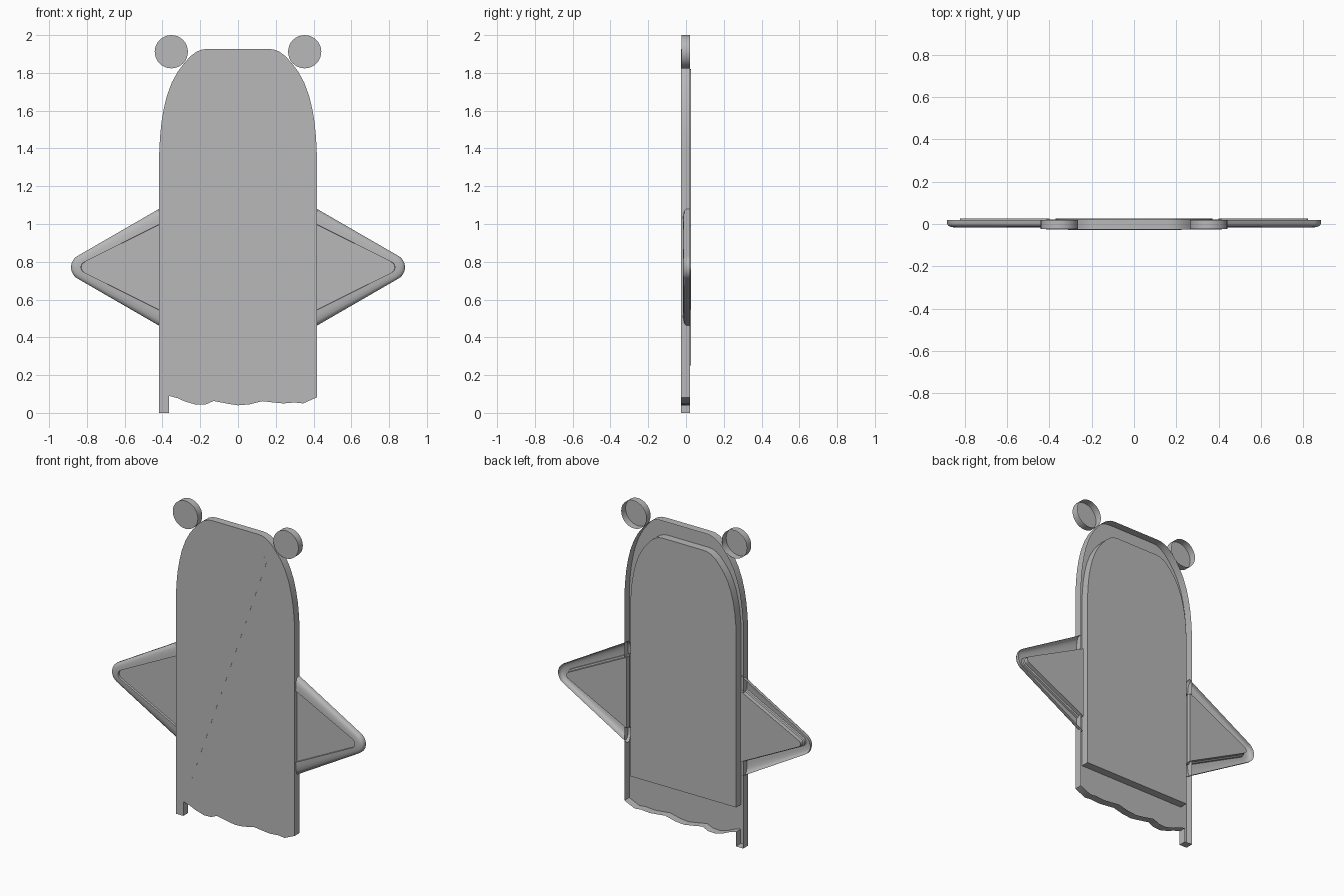
import bpy, bmesh, math

cube = bpy.data.objects.get("Cube")
if cube:
    bpy.data.objects.remove(cube)

grey = bpy.data.materials.new("plain_grey")
grey.use_nodes = True
COLOUR = (0.48, 0.48, 0.48, 1)
grey.diffuse_color = COLOUR
grey.node_tree.nodes["Principled BSDF"].inputs["Base Color"].default_value = COLOUR


def loft(name, rings, cap_first=False, cap_last=False, closed=True, mirror=1):
    """Join rings of (x, z) points at given depths; optionally cap the ends."""
    bm = bmesh.new()
    loops = [[bm.verts.new((x * mirror, y, z)) for x, z in pts] for y, pts in rings]
    for a, b in zip(loops, loops[1:]):
        n = len(a)
        for i in range(n if closed else n - 1):
            j = (i + 1) % n
            bm.faces.new((a[i], a[j], b[j], b[i]))
    if cap_first:
        bm.faces.new(loops[0])
    if cap_last:
        bm.faces.new(loops[-1])
    bmesh.ops.recalc_face_normals(bm, faces=bm.faces)
    # Open shells: make the front cap face forward
    caps = [f for f in bm.faces if abs(f.normal.y) > 0.99]
    if caps and cap_first and not cap_last:
        if max(caps, key=lambda f: f.calc_area()).normal.y > 0:
            bmesh.ops.reverse_faces(bm, faces=bm.faces)
    mesh = bpy.data.meshes.new(name)
    bm.to_mesh(mesh)
    bm.free()
    mesh.materials.append(grey)
    obj = bpy.data.objects.new(name, mesh)
    bpy.context.collection.objects.link(obj)
    bpy.ops.object.select_all(action='DESELECT')
    obj.select_set(True)
    bpy.context.view_layer.objects.active = obj
    bpy.ops.object.shade_smooth_by_angle(angle=math.radians(35))
    return obj


FRONT, BACK = -0.027, 0.022

# Arched outline, right half from the side up to the flat top
arch = [(.417, 1.38), (.413, 1.46), (.405, 1.54), (.393, 1.61), (.376, 1.68),
        (.35, 1.75), (.32, 1.805), (.29, 1.845), (.255, 1.885), (.22, 1.912),
        (.19, 1.924), (.16, 1.927)]
full_arch = arch + [(-x, z) for x, z in reversed(arch)]

# Ragged lower edge with one long foot
ragged = [(-.417, 0), (-.365, 0), (-.365, .09), (-.32, .078), (-.28, .06), (-.22, .043),
          (-.17, .045), (-.13, .063), (-.05, .048), (0, .04), (.06, .045), (.13, .062),
          (.19, .055), (.24, .05), (.3, .055), (.345, .05), (.417, .082)]
outline = full_arch + ragged

# Main board: front plate with a thin wall, open at the back
loft("board_shell", [(FRONT, outline), (BACK, outline)], cap_first=True)

# Raised panel inside the shell
panel = [(x * .89, 1.35 + (z - 1.38) * .86) for x, z in full_arch]
panel += [(-.371, .25), (.371, .25)]
loft("back_panel", [(FRONT + .004, panel), (.027, panel)], cap_first=True, cap_last=True)

# Thin diagonal sliver on the front
sliver = [(-.312, .25), (-.305, .25), (.225, 1.78), (.2, 1.795)]
loft("front_sliver", [(FRONT - .0006, sliver), (FRONT + .002, sliver)],
     cap_first=True, cap_last=True)


def wing_path(cx, r, degrees, root=.4, cz=.771, steps=12):
    """Rounded triangle tip with straight edges running back to the board."""
    a = math.radians(degrees)
    arc = [(cx + r * math.cos(a - 2 * a * i / steps), cz + r * math.sin(a - 2 * a * i / steps))
           for i in range(steps + 1)]
    rise = (arc[0][0] - root) / math.tan(a)
    return [(root, arc[0][1] + rise)] + arc + [(root, arc[-1][1] - rise)]


def circle(cx, cz, r, n=32):
    return [(cx + r * math.cos(2 * math.pi * i / n), cz + r * math.sin(2 * math.pi * i / n))
            for i in range(n)]


for side, m in (("left", 1), ("right", -1)):
    # Round cup at the shoulder, open at the back
    ear = circle(.353, 1.912, .088)
    loft(side + "_disc", [(-.024, ear), (.02, ear)], cap_first=True, mirror=m)

    # Wing rim: rounded outside, short step down on the inside
    outer = wing_path(.815, .069, 60)
    rim = [(.02, outer), (.002, outer),
           (-.007, wing_path(.814, .065, 60.3)),
           (-.013, wing_path(.811, .056, 61)),
           (-.016, wing_path(.807, .045, 62)),
           (-.017, wing_path(.8, .031, 63.4)),
           (-.004, wing_path(.8, .03, 63.4))]
    wing = loft(side + "_wing_rim", rim, closed=False, mirror=m)
    # Outside of the rim faces forward
    if sum(p.normal.y * p.area for p in wing.data.polygons) > 0:
        wing.data.flip_normals()

    # Flat panel filling the wing
    fill = wing_path(.8, .03, 63.4)
    inset = wing_path(.8, .022, 63.4)
    loft(side + "_wing_panel", [(-.004, fill), (0, inset), (.026, inset)],
         cap_first=True, cap_last=True, mirror=m)
